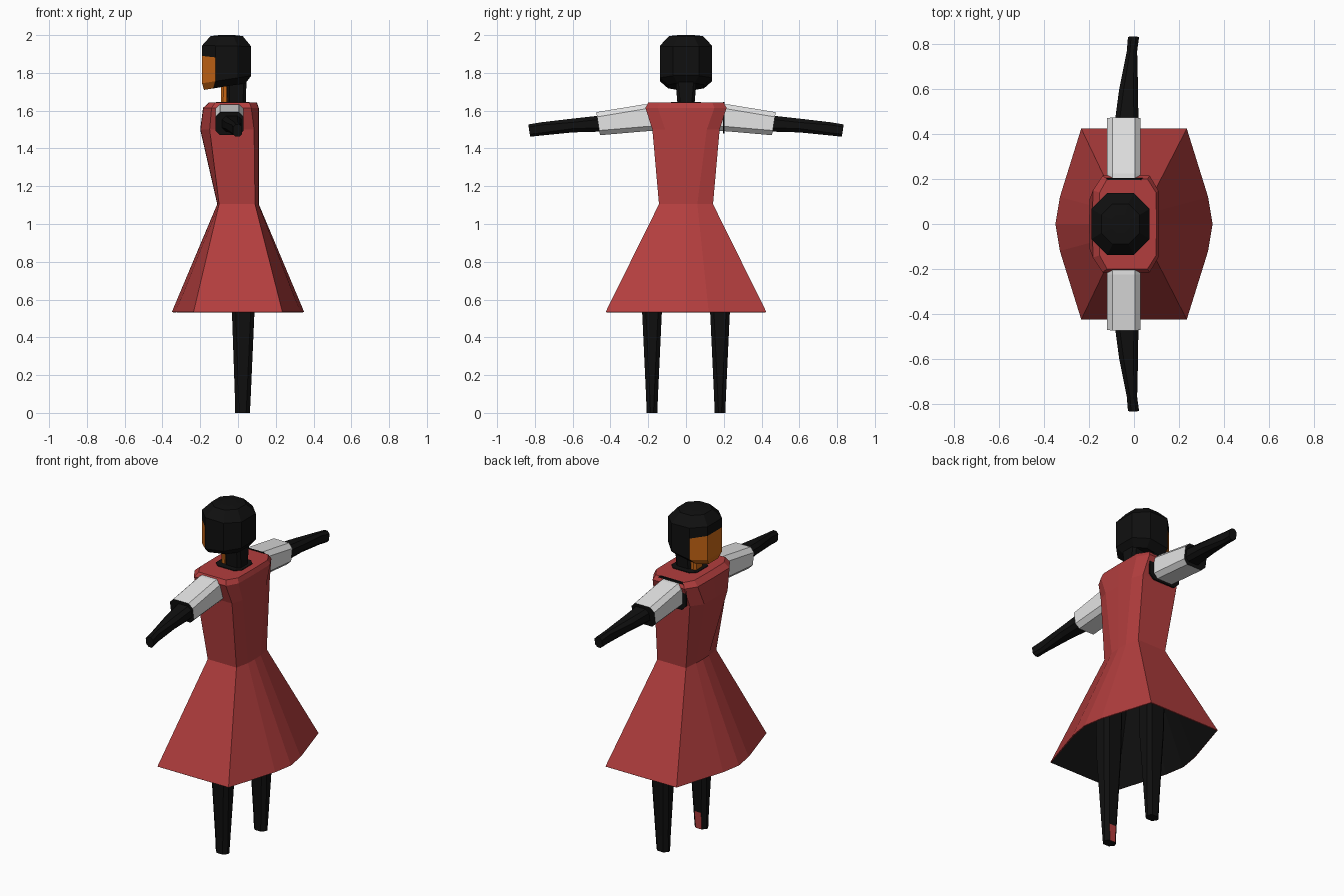
import bpy, bmesh
from mathutils import Vector

if "Cube" in bpy.data.objects:
    bpy.data.objects.remove(bpy.data.objects["Cube"])

def material(name, rgb):
    m = bpy.data.materials.new(name)
    m.diffuse_color = (*rgb, 1)
    m.use_nodes = True
    m.node_tree.nodes["Principled BSDF"].inputs["Base Color"].default_value = m.diffuse_color
    return m

RED = material("dress red", (0.45, 0.048, 0.048))
BLACK = material("black", (0.005, 0.005, 0.005))
WHITE = material("sleeve white", (0.78, 0.78, 0.78))
ORANGE = material("face orange", (0.60, 0.14, 0.008))


def loft(name, rings, mats, rule=None, caps=True):
    """Skin a stack of equal-length rings; rule(center, normal) -> material index."""
    bm = bmesh.new()
    vs = [[bm.verts.new(p) for p in r] for r in rings]
    n = len(rings[0])
    for a, b in zip(vs, vs[1:]):
        for i in range(n):
            j = (i + 1) % n
            bm.faces.new((a[i], a[j], b[j], b[i]))
    if caps:
        bm.faces.new(vs[0])
        bm.faces.new(vs[-1])
    bmesh.ops.recalc_face_normals(bm, faces=bm.faces)
    bm.normal_update()
    if rule:
        for f in bm.faces:
            f.material_index = rule(f.calc_center_median(), f.normal)
    me = bpy.data.meshes.new(name)
    bm.to_mesh(me)
    bm.free()
    for m in mats:
        me.materials.append(m)
    ob = bpy.data.objects.new(name, me)
    bpy.context.collection.objects.link(ob)
    return ob


def octagon(u0, u1, v0, v1, c):
    """Rectangle with cut corners."""
    return [(u0, v0 + c), (u0 + c, v0), (u1 - c, v0), (u1, v0 + c),
            (u1, v1 - c), (u1 - c, v1), (u0 + c, v1), (u0, v1 - c)]


def flat_ring(z, x0, x1, y0, y1, c):
    return [(x, y, z) for x, y in octagon(x0, x1, y0, y1, c)]


def arm_ring(s, y, x0, x1, z0, z1, c, lean=0.0):
    return [(x, s * (y + lean * (z - z0) / (z1 - z0)), z) for x, z in octagon(x0, x1, z0, z1, c)]


def dress_ring(z, xf, xfm, xfc, xbc, xbm, xb, ym, yc):
    """Ten-sided dress section, front at -x."""
    return [(xf, 0, z), (xfm, -ym, z), (xfc, -yc, z), (xbc, -yc, z), (xbm, -ym, z),
            (xb, 0, z), (xbm, ym, z), (xbc, yc, z), (xfc, yc, z), (xfm, ym, z)]


# Dress: open skirt with black inside, and bodice
waist = dress_ring(1.105, -0.11, -0.108, -0.10, 0.09, 0.108, 0.11, 0.06, 0.143)
hem = dress_ring(0.535, -0.35, -0.33, -0.235, 0.235, 0.33, 0.35, 0.12, 0.425)
skirt = loft("skirt", [hem, waist], [RED, BLACK], caps=False)
lining = skirt.modifiers.new("lining", 'SOLIDIFY')
lining.thickness = 0.006
lining.offset = -1
lining.material_offset = 1

loft("bodice", [
    waist,
    dress_ring(1.50, -0.20, -0.198, -0.15, 0.085, 0.108, 0.11, 0.11, 0.178),
    dress_ring(1.615, -0.185, -0.183, -0.14, 0.07, 0.108, 0.11, 0.15, 0.215),
    dress_ring(1.642, -0.155, -0.153, -0.12, 0.06, 0.098, 0.10, 0.14, 0.20)], [RED])

# Neck, collar opening and throat
loft("neck_opening", [flat_ring(1.60, -0.11, 0.06, -0.08, 0.08, 0.03),
                      flat_ring(1.646, -0.11, 0.06, -0.08, 0.08, 0.03)], [BLACK])
loft("neck", [flat_ring(1.60, -0.06, 0.04, -0.042, 0.042, 0.015),
              flat_ring(1.76, -0.06, 0.045, -0.056, 0.056, 0.015)], [BLACK])
loft("throat", [flat_ring(1.60, -0.092, -0.05, -0.038, 0.038, 0.012),
                flat_ring(1.75, -0.088, -0.05, -0.045, 0.045, 0.012)], [ORANGE])


# Head: hair with the face on the lower front faces
def head_ring(zf, zb, x0, x1, hy, c):
    return [(x, y, zf + (zb - zf) * (x - x0) / (x1 - x0))
            for x, y in octagon(x0, x1, -hy, hy, c)]

loft("head", [
    head_ring(1.71, 1.745, -0.18, 0.04, 0.095, 0.05),
    head_ring(1.745, 1.785, -0.19, 0.07, 0.138, 0.07),
    head_ring(1.89, 1.86, -0.19, 0.07, 0.138, 0.07),
    head_ring(1.945, 1.94, -0.19, 0.07, 0.138, 0.07),
    head_ring(1.995, 1.995, -0.145, 0.025, 0.09, 0.05),
    head_ring(2.0, 2.0, -0.10, -0.02, 0.04, 0.02)], [BLACK, ORANGE],
    lambda c, n: int(n.x < -0.5 and c.z < 1.885))

for s, side in ((1, "left"), (-1, "right")):
    # Short sleeve with dark cuff opening
    loft(f"{side}_sleeve", [
        arm_ring(s, 0.15, -0.12, 0.03, 1.495, 1.635, 0.025),
        arm_ring(s, 0.225, -0.12, 0.03, 1.49, 1.633, 0.025),
        arm_ring(s, 0.455, -0.12, 0.03, 1.47, 1.592, 0.025, 0.02)], [WHITE, BLACK],
        lambda c, n: int(abs(n.y) > 0.9 and abs(c.y) > 0.4))
    # Forearm and hand
    loft(f"{side}_forearm", [
        arm_ring(s, 0.42, -0.09, 0.02, 1.49, 1.578, 0.02),
        arm_ring(s, 0.60, -0.066, 0.018, 1.485, 1.558, 0.02),
        arm_ring(s, 0.77, -0.032, 0.014, 1.468, 1.538, 0.014),
        arm_ring(s, 0.825, -0.027, 0.022, 1.462, 1.527, 0.014, 0.01)], [BLACK])
    # Leg, with a red patch inside one ankle
    yc = 0.18 * s
    loft(f"{side}_leg", [
        flat_ring(z, x0, x1, yc - h, yc + h, 0.02)
        for z, x0, x1, h in ((0, -0.015, 0.063, 0.028), (0.10, -0.017, 0.068, 0.032),
                             (0.53, -0.032, 0.087, 0.052), (0.88, -0.04, 0.09, 0.055))],
        [BLACK, RED],
        lambda c, n: int(s < 0 and n.y > 0.9 and 0 < c.z < 0.1))

# Dark armhole gap at one shoulder
loft("armhole", [arm_ring(1, 0.196, -0.145, 0.06, 1.48, 1.645, 0.03),
                 arm_ring(1, 0.205, -0.145, 0.06, 1.48, 1.645, 0.03)], [BLACK])
